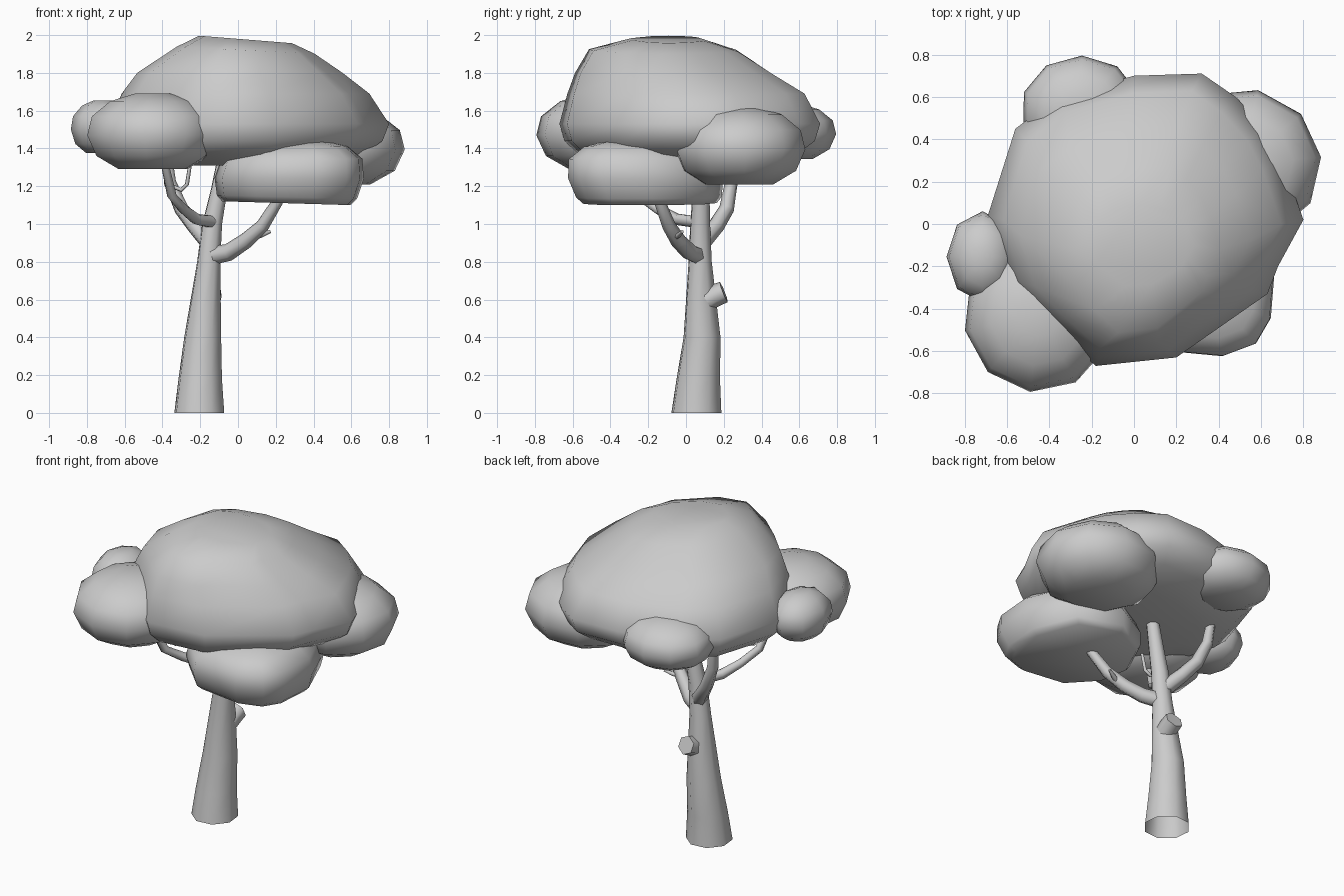
import bpy, math
from mathutils import Vector

if "Cube" in bpy.data.objects:
    bpy.data.objects.remove(bpy.data.objects["Cube"])


def loft(name, rings, base_cap=True):
    """Skin a list of equal-length vertex rings and cap the ends."""
    n = len(rings[0])
    verts = [tuple(p) for r in rings for p in r]
    faces = [tuple(reversed(range(n)))] if base_cap else []
    for k in range(len(rings) - 1):
        for i in range(n):
            j = (i + 1) % n
            faces.append((k*n + i, k*n + j, (k+1)*n + j, (k+1)*n + i))
    faces.append(tuple(range(len(verts) - n, len(verts))))
    me = bpy.data.meshes.new(name)
    me.from_pydata(verts, [], faces)
    me.polygons.foreach_set("use_smooth", [True] * len(faces))
    me.set_sharp_from_angle(angle=math.radians(75))
    ob = bpy.data.objects.new(name, me)
    bpy.context.collection.objects.link(ob)
    return ob


def tube(name, path, sides=6, upright=False):
    """Tapered limb through points (x, y, z, radius)."""
    pts = [Vector(p[:3]) for p in path]
    rings = []
    for k, p in enumerate(pts):
        d = pts[min(k + 1, len(pts) - 1)] - pts[max(k - 1, 0)]
        d = Vector((0, 0, 1)) if upright else d.normalized()
        u = Vector((0.3, 1, 0.1)).cross(d).normalized()
        v = d.cross(u)
        r = path[k][3]
        rings.append([p + r * (math.cos(a) * u + math.sin(a) * v)
                      for a in (math.tau * i / sides for i in range(sides))])
    return loft(name, rings, not upright)


def stack(name, plan, c, levels):
    """Scale a plan outline about c at levels (sx, sy, cx, cy, z, tilt)."""
    return loft(name, [[(cx + (x - c[0])*sx, cy + (y - c[1])*sy, z + t*(x - c[0])*sx)
                        for x, y in plan] for sx, sy, cx, cy, z, t in levels])


ROUND = [(-1, .52), (-.65, .86), (-.1, 1), (.4, .93), (.8, .65), (1, .28)]
FLAT = [(-1, .86), (-.8, .94), (-.2, 1), (.4, .95), (.8, .72), (1, .38)]


def clump(name, c, r, turn=0, sides=10):
    """Rounded foliage clump on an elliptical plan."""
    plan = [(c[0] + r[0]*math.cos(a), c[1] + r[1]*math.sin(a))
            for a in (turn + math.tau*i/sides for i in range(sides))]
    return stack(name, plan, c, [(s, s, c[0], c[1], c[2] + r[2]*h, 0) for h, s in ROUND])


# Trunk, open at the base
tube("trunk", [(-.205, .055, 0, .138), (-.2, .065, .18, .12), (-.187, .085, .4, .102),
               (-.155, .075, .8, .064), (-.137, .075, 1, .055),
               (-.1, .08, 1.18, .046), (-.06, .08, 1.42, .036)], 8, True)

# Branches
tube("branch_right", [(-.15, .07, .83, .05), (-.05, .02, .85, .046), (.04, -.04, .91, .042),
                      (.13, -.09, .99, .036), (.21, -.14, 1.12, .03), (.24, -.17, 1.25, .026)])
tube("branch_back", [(-.15, .08, .9, .05), (-.23, .16, .99, .044), (-.3, .215, 1.08, .04),
                     (-.36, .24, 1.22, .034), (-.38, .26, 1.4, .026)])
tube("branch_front", [(-.13, .06, 1.01, .035), (-.22, -.05, 1.025, .031), (-.29, -.15, 1.08, .028),
                      (-.35, -.25, 1.15, .026), (-.39, -.33, 1.33, .022)])
tube("twig_left", [(-.35, -.2, 1.2, .011), (-.3, -.21, 1.18, .011),
                   (-.27, -.22, 1.21, .011), (-.25, -.23, 1.34, .01)])
tube("twig_right", [(.07, -.06, .93, .018), (.12, -.04, .94, .014), (.17, -.02, .96, .009)])
tube("cut_stub", [(-.15, .1, .59, .06), (-.145, .15, .62, .06), (-.14, .2, .64, .058)])

# Main canopy
plan = [(.8, .02), (.7, .3), (.62, .45), (.48, .6), (.32, .71), (0, .7), (-.36, .6),
        (-.56, .45), (-.69, .04), (-.6, -.28), (-.4, -.48), (-.18, -.67),
        (.2, -.63), (.63, -.33), (.68, -.2)]
stack("main_canopy", plan, (.055, .02), [
    (.5, .5, .02, .02, 1.31, 0), (.84, .84, .04, .01, 1.37, 0), (.96, .96, .05, .02, 1.44, 0),
    (1, 1, .055, .02, 1.53, 0), (.88, .91, .04, 0, 1.69, 0), (.73, .75, .01, -.07, 1.8, 0),
    (.49, .57, .04, -.12, 1.92, -.05), (.33, .28, .04, -.1, 1.977, -.08)])

# Low clump with a flat underside
plan = [(.67, -.2), (.65, -.45), (.58, -.57), (.42, -.63), (.1, -.6), (-.08, -.42),
        (-.12, -.2), (0, .05), (.25, .19), (.55, .1)]
stack("clump_front_right", plan, (.28, -.22),
      [(s, s, .28 + .02*h, -.22 - .03*h, 1.275 + .165*h, .03 * h) for h, s in FLAT])

# Side clumps
clump("clump_front_left", (-.45, -.43, 1.49), (.355, .365, .2), .2)
clump("clump_left", (-.715, -.155, 1.515), (.17, .215, .14), .0, 8)
clump("clump_right", (.505, .28, 1.415), (.38, .36, .205), .1)
clump("clump_back_left", (-.25, .54, 1.49), (.285, .255, .145), .3)
